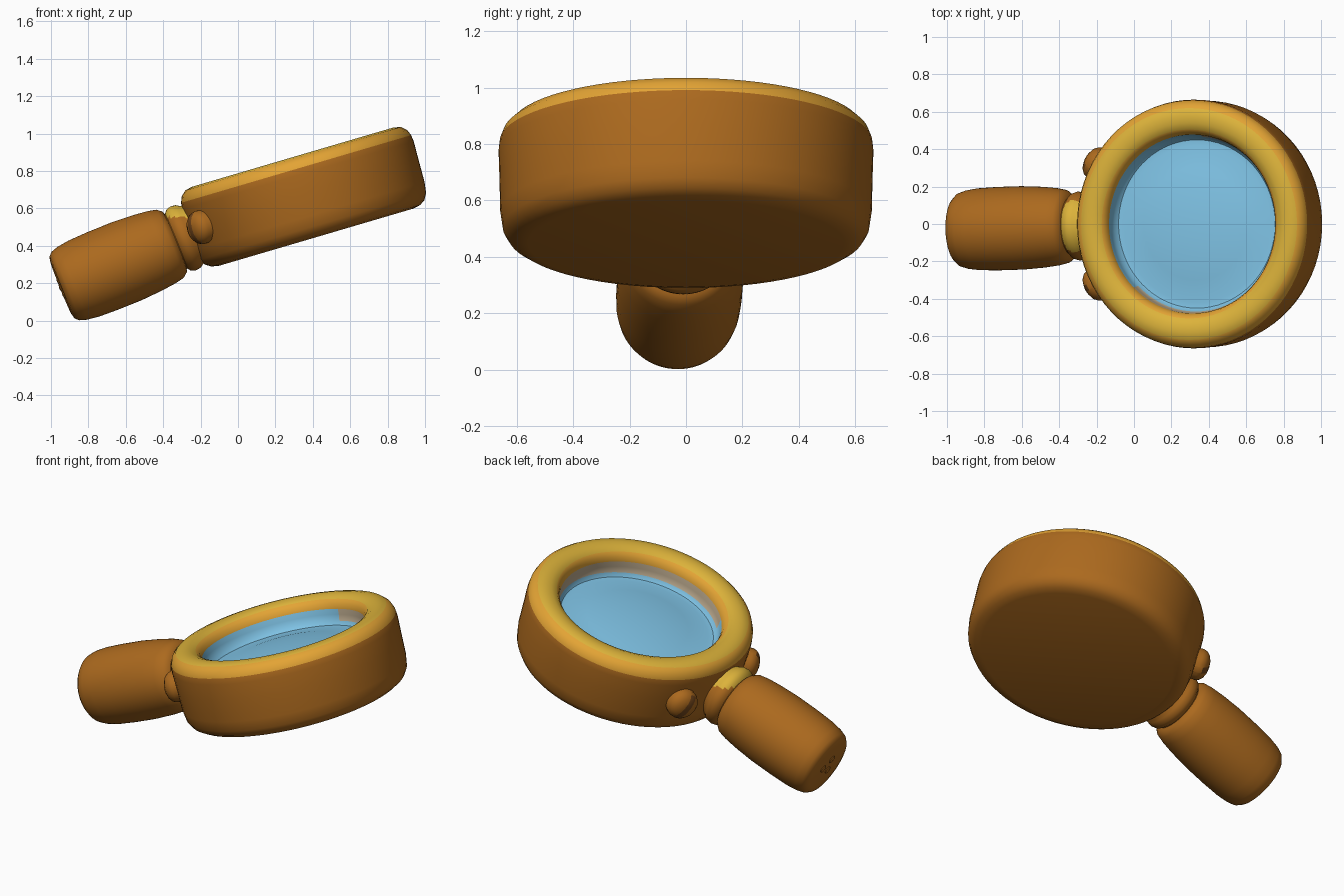
import bpy
import bmesh
import math
from mathutils import Matrix, Vector

cube = bpy.data.objects.get("Cube")
if cube:
    bpy.data.objects.remove(cube, do_unlink=True)


def material(name, rgb):
    m = bpy.data.materials.new(name)
    m.use_nodes = True
    m.diffuse_color = (*rgb, 1)
    m.node_tree.nodes["Principled BSDF"].inputs["Base Color"].default_value = (*rgb, 1)
    return m


brown = material("warm brown", (0.41, 0.142, 0.013))
gold = material("golden yellow", (0.72, 0.45, 0.043))
amber = material("amber", (0.77, 0.37, 0.035))
blue = material("glass blue", (0.215, 0.55, 0.79))
tan = material("inner wall tan", (0.5, 0.4, 0.27))
dark = material("dark brown", (0.18, 0.065, 0.012))


def lathe(name, profile, matrix, mats, rule=None, steps=72, detail=None):
    """Spin a (radius, height) profile around local z, colour it by a rule."""
    bm = bmesh.new()
    verts = [bm.verts.new((r, 0, h)) for r, h in profile]
    edges = [bm.edges.new(pair) for pair in zip(verts, verts[1:])]
    bmesh.ops.spin(bm, geom=verts + edges, cent=(0, 0, 0), axis=(0, 0, 1),
                   angle=2 * math.pi, steps=steps, use_duplicate=False)
    bmesh.ops.remove_doubles(bm, verts=bm.verts, dist=0.0005)
    bmesh.ops.recalc_face_normals(bm, faces=bm.faces)
    if detail:
        detail(bm)
    if rule:
        for f in bm.faces:
            center = f.calc_center_median()
            f.material_index = rule(center, matrix @ center)
    bm.transform(matrix)
    mesh = bpy.data.meshes.new(name)
    bm.to_mesh(mesh)
    bm.free()
    for m in mats:
        mesh.materials.append(m)
    ob = bpy.data.objects.new(name, mesh)
    bpy.context.collection.objects.link(ob)
    bpy.ops.object.select_all(action='DESELECT')
    ob.select_set(True)
    bpy.context.view_layer.objects.active = ob
    bpy.ops.object.shade_smooth_by_angle(angle=math.radians(40))


# Tilted round head with a gold rim and a recessed, domed glass
tilt = Matrix.Rotation(math.radians(-16.4), 4, 'Y')
head = Matrix.Translation((0.418, 0, 0.446)) @ tilt @ Matrix.Diagonal((0.97, 1, 1, 1))


def head_color(local, world):
    r = math.hypot(local.x, local.y)
    if r < 0.485 and 0.05 < local.z < 0.385:
        on_wall = r > 0.46 and local.z > 0.31
        return 4 if on_wall and local.x - 0.5 * local.y > -0.18 else 3
    if local.z > 0.385:
        return 2 if r < 0.51 or r > 0.63 else 1
    return 0


lathe("lens_housing", [
    (0, 0), (0.56, 0), (0.60, 0.008), (0.63, 0.027), (0.65, 0.06), (0.659, 0.12),
    (0.662, 0.25), (0.665, 0.345), (0.661, 0.38), (0.648, 0.412), (0.62, 0.437),
    (0.58, 0.446), (0.54, 0.443), (0.505, 0.428), (0.486, 0.405), (0.478, 0.378),
    (0.475, 0.345), (0.468, 0.31), (0.45, 0.29), (0.42, 0.288), (0.3, 0.31),
    (0.15, 0.325), (0, 0.33)],
      head, [brown, gold, amber, blue, tan], head_color)

# Handle and collar share one axis
axis = Vector((0.927, 0.03, 0.375)).normalized()
grip = (Matrix.Translation((-0.947, -0.032, 0.175))
        @ axis.to_track_quat('Z', 'Y').to_matrix().to_4x4())
lathe("handle", [
    (0, 0), (0.15, 0), (0.178, 0.006), (0.198, 0.027), (0.21, 0.065), (0.219, 0.13),
    (0.223, 0.24), (0.223, 0.38), (0.216, 0.5), (0.207, 0.58), (0.196, 0.63),
    (0.174, 0.657), (0.13, 0.67), (0, 0.67)], grip, [brown])
lathe("collar", [
    (0, 0.6), (0.15, 0.6), (0.158, 0.665), (0.176, 0.68), (0.184, 0.705), (0.18, 0.735),
    (0.166, 0.755), (0.162, 0.785), (0.17, 0.805), (0.173, 0.83), (0.15, 0.86), (0, 0.86)],
      grip, [brown, gold],
      lambda local, world: int(world.z > 0.555 and local.z > 0.66))

# Three small studs on the end of the handle
for i in range(3):
    a = i * math.tau / 3
    spot = Matrix.Translation((0.045 * math.cos(a), 0.045 * math.sin(a), 0))
    lathe("end_stud", [(0, 0.01), (0.025, 0.01), (0.022, -0.004), (0, -0.008)],
          grip @ spot, [brown], steps=16)


def in_slot(p):
    return abs(p.x) < 0.0185 and abs(p.y) < 0.075 and p.z > 0.01


def cut_slot(bm):
    """Split the dome along two lines and sink the strip between them."""
    for x in (-0.018, 0.018):
        bmesh.ops.bisect_plane(bm, geom=bm.verts[:] + bm.edges[:] + bm.faces[:],
                               plane_co=(x, 0, 0), plane_no=(1, 0, 0), dist=0.0001)
    strip = [f for f in bm.faces if in_slot(f.calc_center_median())]
    sunk = bmesh.ops.extrude_face_region(bm, geom=strip)["geom"]
    bmesh.ops.translate(bm, vec=(0, 0, -0.025),
                        verts=[v for v in sunk if isinstance(v, bmesh.types.BMVert)])


# Slotted screws either side of the handle
turn = tilt.to_3x3()
up = turn @ Vector((0, 0, 1))
for side, label, twist in ((1, "left", -30), (-1, "right", 0)):
    a = math.radians(180 - side * 28.5)
    spot = head @ Vector((0.672 * math.cos(a), 0.672 * math.sin(a), 0.225))
    out = turn @ Vector((math.cos(a), math.sin(a), 0))
    place = (Matrix.Translation(spot)
             @ Matrix((up.cross(out), up, out)).transposed().to_4x4()
             @ Matrix.Rotation(math.radians(twist), 4, 'Z'))
    lathe(label + "_screw", [
        (0, -0.04), (0.088, -0.04), (0.091, 0.012), (0.083, 0.035), (0.064, 0.054),
        (0.035, 0.066), (0, 0.07)], place, [brown, dark],
        lambda local, world: int(in_slot(local)), 32, cut_slot)
